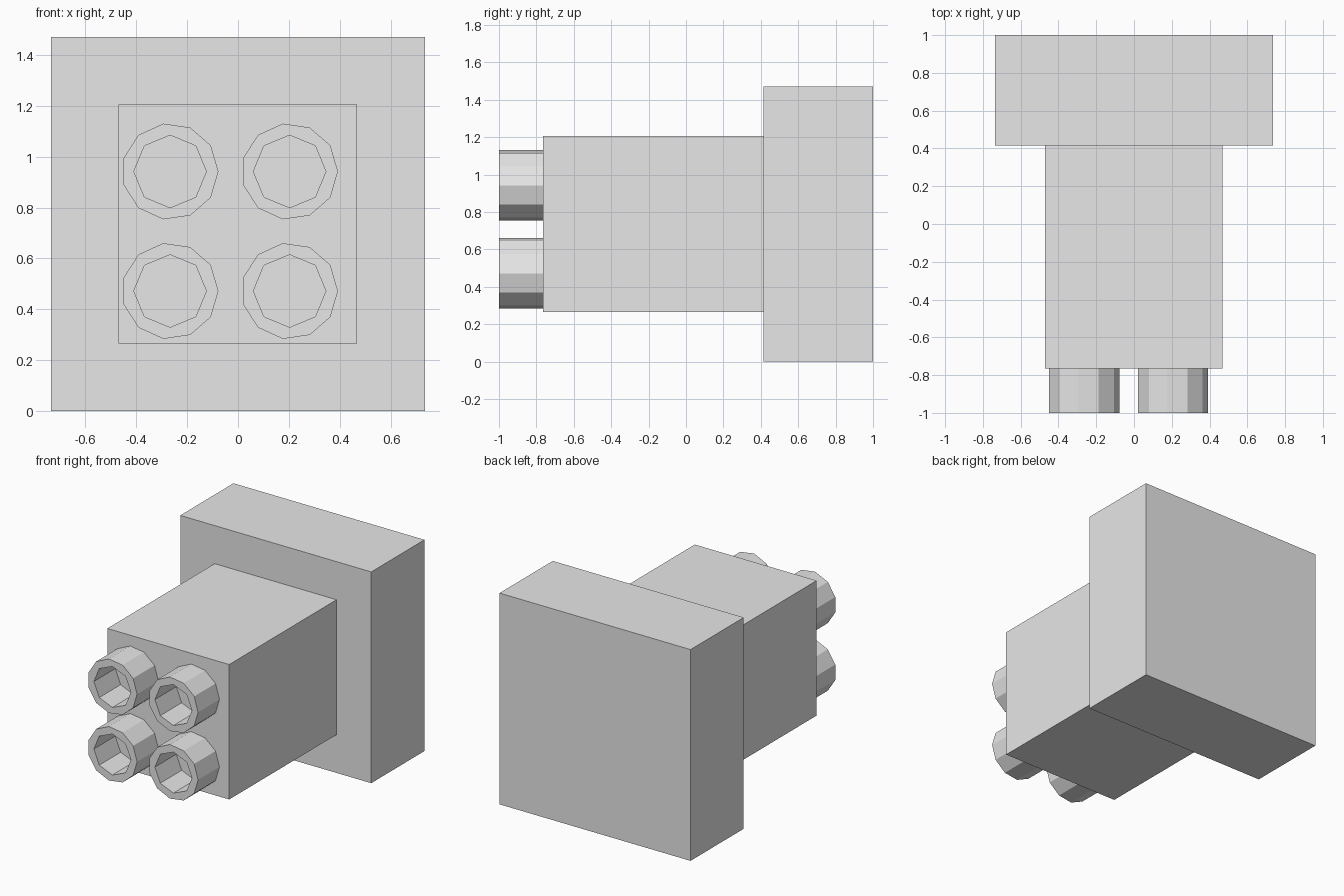
import bpy
import bmesh
from math import cos, sin, tau
from mathutils import Vector

if "Cube" in bpy.data.objects:
    bpy.data.objects.remove(bpy.data.objects["Cube"], do_unlink=True)

# One plain grey for every part
grey = bpy.data.materials.new("light grey")
grey.use_nodes = True
colour = (0.8, 0.8, 0.8, 1)
grey.diffuse_color = colour
grey.node_tree.nodes["Principled BSDF"].inputs["Base Color"].default_value = colour


def add_object(name, bm):
    bmesh.ops.recalc_face_normals(bm, faces=bm.faces)
    mesh = bpy.data.meshes.new(name)
    bm.to_mesh(mesh)
    bm.free()
    mesh.materials.append(grey)
    obj = bpy.data.objects.new(name, mesh)
    bpy.context.collection.objects.link(obj)
    return obj


def box(name, low, high):
    low, high = Vector(low), Vector(high)
    bm = bmesh.new()
    bmesh.ops.create_cube(bm, size=1)
    bmesh.ops.scale(bm, vec=high - low, verts=bm.verts)
    bmesh.ops.translate(bm, vec=(low + high) / 2, verts=bm.verts)
    return add_object(name, bm)


def ring(bm, radius, sides, y):
    return [bm.verts.new((radius * cos(tau * i / sides), y, radius * sin(tau * i / sides)))
            for i in range(sides)]


def tube(name, x, z, front, back):
    """Eleven-sided tube with an eight-sided bore."""
    bm = bmesh.new()
    ends = {front: [], back: []}
    for radius, sides in ((0.19, 11), (0.1425, 8)):
        a, b = ring(bm, radius, sides, front), ring(bm, radius, sides, back)
        for i in range(sides):
            j = (i + 1) % sides
            bm.faces.new((a[i], a[j], b[j], b[i]))
            ends[front].append(bm.edges.get((a[i], a[j])))
            ends[back].append(bm.edges.get((b[i], b[j])))
    # Annular rims, merged back to flat faces
    for edges in ends.values():
        bmesh.ops.triangle_fill(bm, use_beauty=True, edges=edges)
    obj = add_object(name, bm)
    obj.location = (x, 0, z)
    return obj


# Rear slab and main block
box("rear_slab", (-0.735, 0.415, 0), (0.735, 1, 1.47))
box("main_block", (-0.47, -0.765, 0.266), (0.468, 0.415, 1.205))

# Two by two tubes on the front face
for side, x in (("right", -0.267), ("left", 0.203)):
    for level, z in (("lower", 0.472), ("upper", 0.942)):
        tube(f"{level}_{side}_tube", x, z, -1, -0.76)
